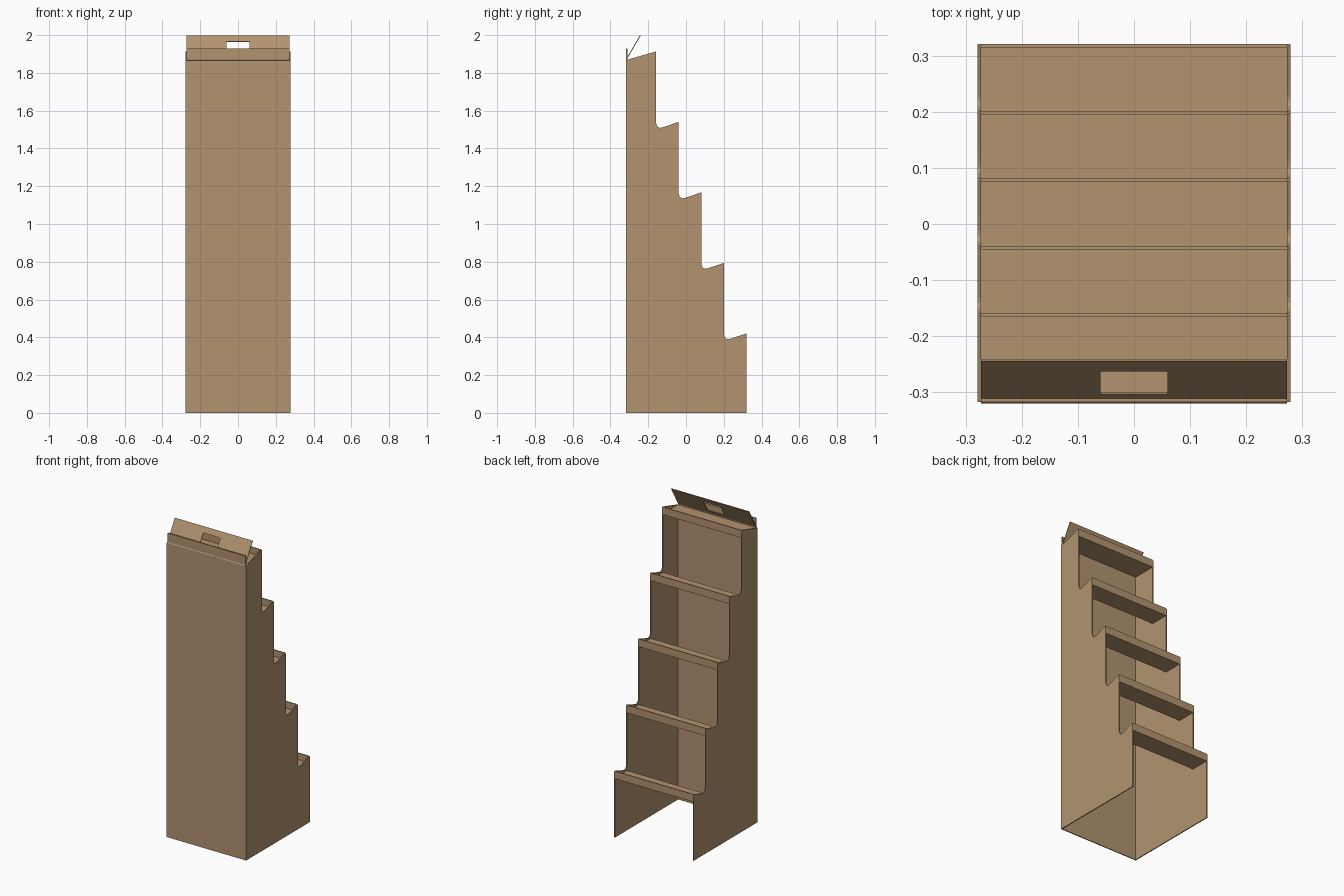
import bpy, bmesh
from mathutils import Vector

if "Cube" in bpy.data.objects:
    bpy.data.objects.remove(bpy.data.objects["Cube"])

card = bpy.data.materials.new("tan cardboard")
card.diffuse_color = (0.445, 0.292, 0.160, 1)
card.use_nodes = True
card.node_tree.nodes["Principled BSDF"].inputs["Base Color"].default_value = card.diffuse_color

T = 0.006           # board thickness
HALF = 0.279        # half width of the stand
INNER = HALF - T
BACK = -0.317       # outer face of the tall panel
STEPS = [(0.321 - 0.12 * i, 0.42 + 0.373 * i) for i in range(5)]  # lip edge y, z


def make(name, bm):
    bmesh.ops.recalc_face_normals(bm, faces=bm.faces)
    me = bpy.data.meshes.new(name)
    bm.to_mesh(me)
    bm.free()
    me.materials.append(card)
    ob = bpy.data.objects.new(name, me)
    bpy.context.collection.objects.link(ob)
    return ob


def extrude_profile(name, pts, x0, x1):
    """Extrude a closed (y, z) outline along x."""
    bm = bmesh.new()
    face = bm.faces.new([bm.verts.new((x0, y, z)) for y, z in pts])
    new = bmesh.ops.extrude_face_region(bm, geom=[face])["geom"]
    bmesh.ops.translate(bm, vec=(x1 - x0, 0, 0),
                        verts=[v for v in new if isinstance(v, bmesh.types.BMVert)])
    return make(name, bm)


# Stepped side panels, each notch dipping in a small curve behind the lip
outline = [(BACK, 0), (STEPS[0][0], 0)]
DIP = [(0.088, -0.006), (0.05, -0.019), (0.028, -0.026), (0.018, -0.027),
       (0.008, -0.022), (0.002, -0.012), (0, 0.002)]
for i, (y, z) in enumerate(STEPS):
    outline += [(y, z - 0.004), (y - 0.004, z)]
    if i < 4:
        ny = STEPS[i + 1][0]
        outline += [(ny + min(dy + 0.001, 0.1) if dy else ny, z + dz - 0.003) for dy, dz in DIP]
outline.append((BACK, 1.868))
extrude_profile("left_side_panel", outline, -HALF, -INNER)
extrude_profile("right_side_panel", outline, INNER, HALF)

# Tall front panel with its raised header strip
extrude_profile("front_panel", [(BACK, 0), (BACK + T, 0), (BACK + T, 1.868), (BACK, 1.868)],
                -INNER, INNER)
extrude_profile("header_strip", [(BACK, 1.868), (BACK + T, 1.868), (BACK + T, 1.93), (BACK, 1.93)],
                -INNER, INNER)

# Shelves folded up into a lip at the open side
for i, (y, z) in enumerate(STEPS):
    rear = y - 0.122 if i < 4 else BACK + T
    low = z - 0.048
    extrude_profile(f"shelf_{i + 1}",
                    [(rear, low), (y, low), (y, z), (y - T, z), (y - T, low + T), (rear, low + T)],
                    -INNER, INNER)

# Tilted top flap with a rectangular hanging slot
bm = bmesh.new()
base, tip = Vector((0, -0.318, 1.867)), Vector((0, -0.242, 1.998))
xs, ts = [-INNER, -0.06, 0.06, INNER], [0, 0.22, 0.75, 1]
grid = [[bm.verts.new(base.lerp(tip, t) + Vector((x, 0, 0))) for x in xs] for t in ts]
for r in range(3):
    for c in range(3):
        if (r, c) != (1, 1):
            bm.faces.new((grid[r][c], grid[r][c + 1], grid[r + 1][c + 1], grid[r + 1][c]))
flap = make("top_flap", bm)
mod = flap.modifiers.new("board", 'SOLIDIFY')
mod.thickness = T * 0.7
mod.offset = 0
